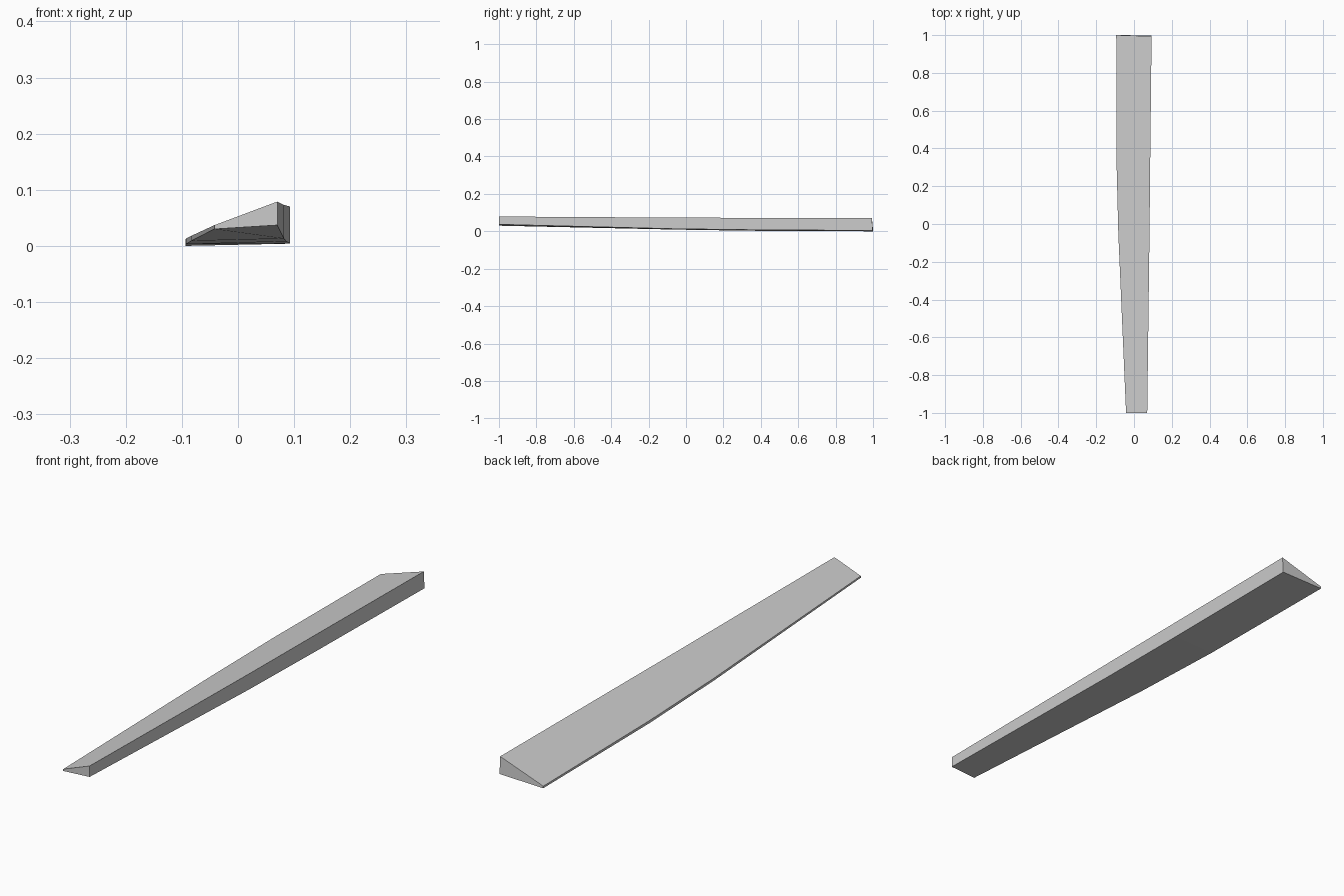
import bpy, bmesh

if "Cube" in bpy.data.objects:
    bpy.data.objects.remove(bpy.data.objects["Cube"])

# Cross-sections along the length: y, left x, left bottom z, left top z, right x, right bottom z, right top z
sections = [
    (-1.0, -0.042, 0.030, 0.037, 0.070, 0.037, 0.079),
    (-0.05, -0.083, 0.009, 0.018, 0.082, 0.013, 0.073),
    (0.35, -0.093, 0.003, 0.013, 0.086, 0.008, 0.072),
    (1.0, -0.094, 0.000, 0.008, 0.093, 0.004, 0.070),
]

# Tapered wedge blade, lofted through the sections
bm = bmesh.new()
rings = []
for y, lx, lb, lt, rx, rb, rt in sections:
    slant = 0.006 if y == 1.0 else 0.0   # far end leans slightly
    rings.append([bm.verts.new(p) for p in (
        (lx, y, lb), (rx, y - slant * 0.3, rb), (rx, y - slant, rt), (lx, y, lt))])
for a, b in zip(rings, rings[1:]):
    for i in range(4):
        j = (i + 1) % 4
        bm.faces.new((a[i], a[j], b[j], b[i]))

# End caps
bm.faces.new(rings[0])
bm.faces.new(rings[-1])
bmesh.ops.recalc_face_normals(bm, faces=bm.faces)

mesh = bpy.data.meshes.new("wedge_blade")
bm.to_mesh(mesh)
bm.free()
bpy.context.collection.objects.link(bpy.data.objects.new("wedge_blade", mesh))
